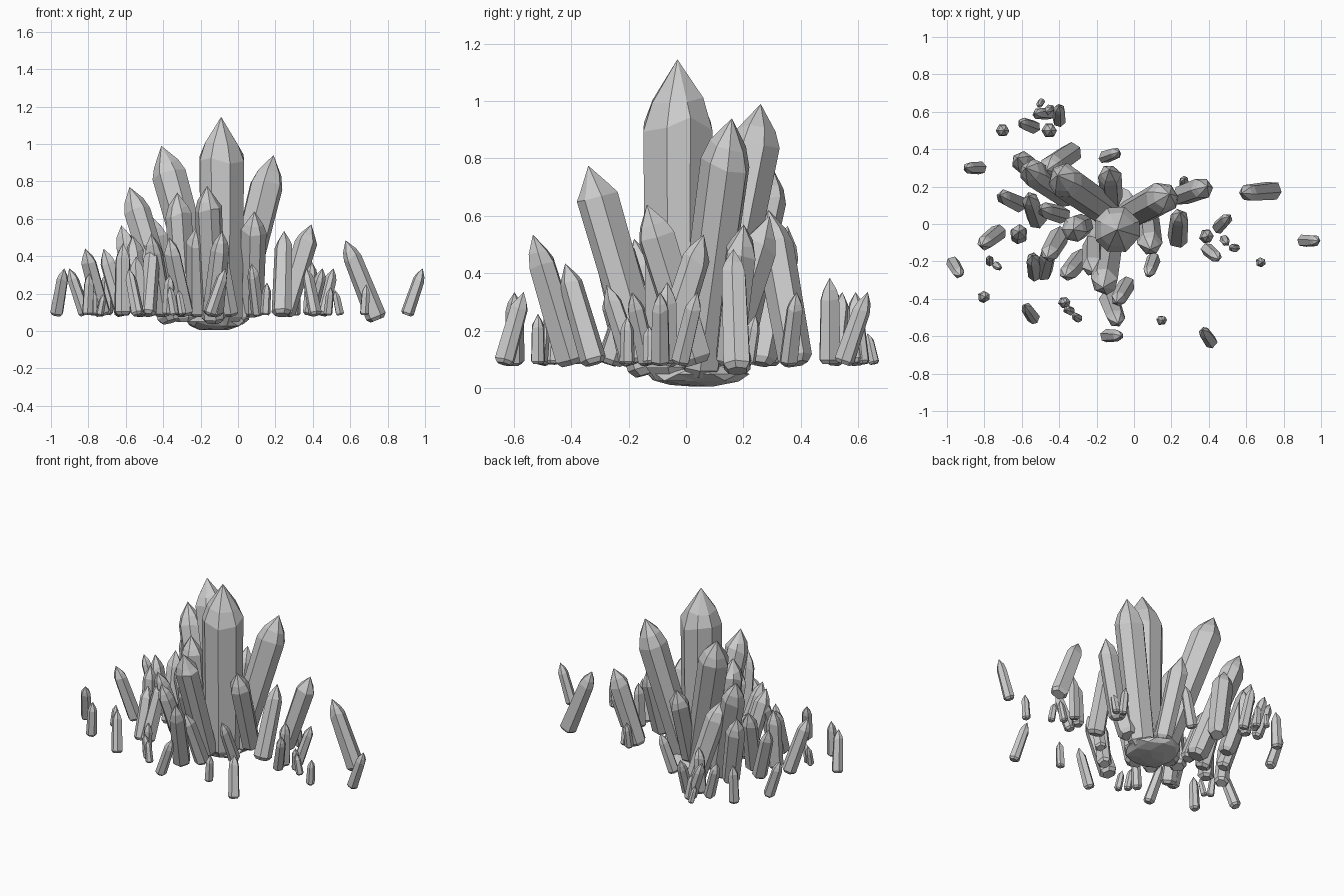
import bpy, bmesh, math, random
from mathutils import Vector

if "Cube" in bpy.data.objects:
    bpy.data.objects.remove(bpy.data.objects["Cube"])

random.seed(7)


def make_object(bm, name):
    bmesh.ops.recalc_face_normals(bm, faces=bm.faces)
    mesh = bpy.data.meshes.new(name)
    bm.to_mesh(mesh)
    bm.free()
    ob = bpy.data.objects.new(name, mesh)
    bpy.context.collection.objects.link(ob)
    return ob


def crystal(name, bx, by, tx, ty, tz, r=None, sides=6, bz=0.085):
    """Flat-sided shard from a chamfered foot, through a shoulder, to a point."""
    r = r or (0.096 if tz > 0.7 else 0.106) * tz
    base, tip = Vector((bx, by, bz)), Vector((tx, ty, tz))
    length = (tip - base).length
    d = (tip - base).normalized()
    u = d.cross(Vector((0, 1, 0))).normalized()
    v = d.cross(u)
    foot, shoulder = (0.92, 1.0) if tz > 0.55 else (1.0, 0.88)
    cap = min(0.3 * length, 1.75 * r)
    # (distance along axis, radius, height jitter)
    rings = [(0, foot * 0.7 * r, 0), (0.35 * r, foot * r, 0),
             (length - cap, shoulder * r, 0.28 * r),
             (length - cap * 0.62, shoulder * r * 0.74, 0.12 * r)]
    a0 = random.random() * math.tau
    angles = [a0 + (i + random.uniform(-.15, .15)) * math.tau / sides for i in range(sides)]
    bm = bmesh.new()
    loops = [[bm.verts.new(base + d * (h + random.uniform(-jit, jit))
              + (u * math.cos(a) + v * math.sin(a)) * rad) for a in angles]
             for h, rad, jit in rings]
    point = bm.verts.new(tip)
    bm.faces.new(loops[0])
    for i in range(sides):
        j = (i + 1) % sides
        for lo, hi in zip(loops, loops[1:]):
            bm.faces.new((lo[i], lo[j], hi[j], hi[i]))
        bm.faces.new((loops[-1][i], loops[-1][j], point))
    return make_object(bm, name)


def leaning(name, x, y, z, degrees, lean):
    """Crystal centred on x, y in plan, its tip swung toward a bearing."""
    a = math.radians(degrees)
    dx, dy = lean * math.cos(a), lean * math.sin(a)
    crystal(name, x - dx, y - dy, x + dx, y + dy, z)


# Central and large crystals: foot x, y, then tip x, y, z
crystal("main_crystal", -.09, -.03, -.09, -.03, 1.145, .128, 8, .03)
for p in [(-.15, .08, -.41, .26, .99), (-.03, .04, .19, .16, .94),
          (-.36, .15, -.58, .30, .77), (-.13, -.13, -.165, -.34, .775),
          (-.28, -.01, -.325, -.03, .74)]:
    crystal("large_crystal", *p, sides=7, bz=.05)

# Stray crystal leaning back toward the centre
crystal("outer_crystal", .745, .18, .575, .165, .485, .056, 6, .06)

# Medium crystals: plan x, y, height, lean bearing in degrees
for x, y, z, deg in [
        (.08, -.05, .64, -85), (.24, -.01, .535, 85), (.32, .175, .57, 20),
        (-.565, .305, .565, 140), (-.40, .335, .62, 215), (-.11, -.465, .535, -70),
        (-.065, -.37, .435, -120), (-.22, -.18, .56, -90), (-.325, -.23, .5, 230),
        (-.54, .085, .51, 110), (-.665, .13, .44, 155), (-.44, .065, .46, 165),
        (-.43, -.12, .52, 240), (-.47, -.2, .47, 75), (-.535, -.22, .4, 100),
        (-.125, .21, .6, 95), (.09, -.23, .36, -110), (-.77, -.08, .44, 218)]:
    leaning("medium_crystal", x, y, z, deg, .135 * z)
leaning("medium_crystal", -.615, -.05, .47, 90, .01)

# Small leaning rim crystals: plan x, y, lean bearing
for x, y, deg in [(-.95, -.24, -60), (-.86, .3, 180), (-.57, .53, 160), (-.49, .59, 180),
                  (-.4, .59, 90), (-.12, .37, 20), (.48, .01, 45), (.42, -.16, -40),
                  (.945, -.09, 0), (.39, -.6, 125), (-.56, -.47, 125), (-.11, -.597, 0)]:
    leaning("small_crystal", x, y, .335, deg, .043)

# Small upright rim crystals
for x, y, z in [(-.8, -.39, .31), (-.7, .5, .33), (-.45, .5, .385), (.39, -.065, .37),
                (.68, -.205, .25), (.15, -.515, .26), (-.37, -.42, .3)]:
    leaning("upright_crystal", x, y, z, 0, .005)

# Tiny clumps
for x, y in [(-.75, -.21), (.51, -.11), (-.33, -.48), (-.48, .625), (.29, .21)]:
    for side in (-1, 1):
        leaning("tiny_crystal", x + .022 * side, y - .018 * side,
                random.uniform(.19, .26), random.uniform(0, 360), .014)

# Faceted rock under the main crystals
bm = bmesh.new()
bmesh.ops.create_icosphere(bm, subdivisions=2, radius=1)
for v in bm.verts:
    v.co *= random.uniform(.85, 1.06)
    v.co = Vector((v.co.x * .16 - .12, v.co.y * .19 + .03, max(v.co.z * .05 + .05, 0)))
make_object(bm, "base_rock")
